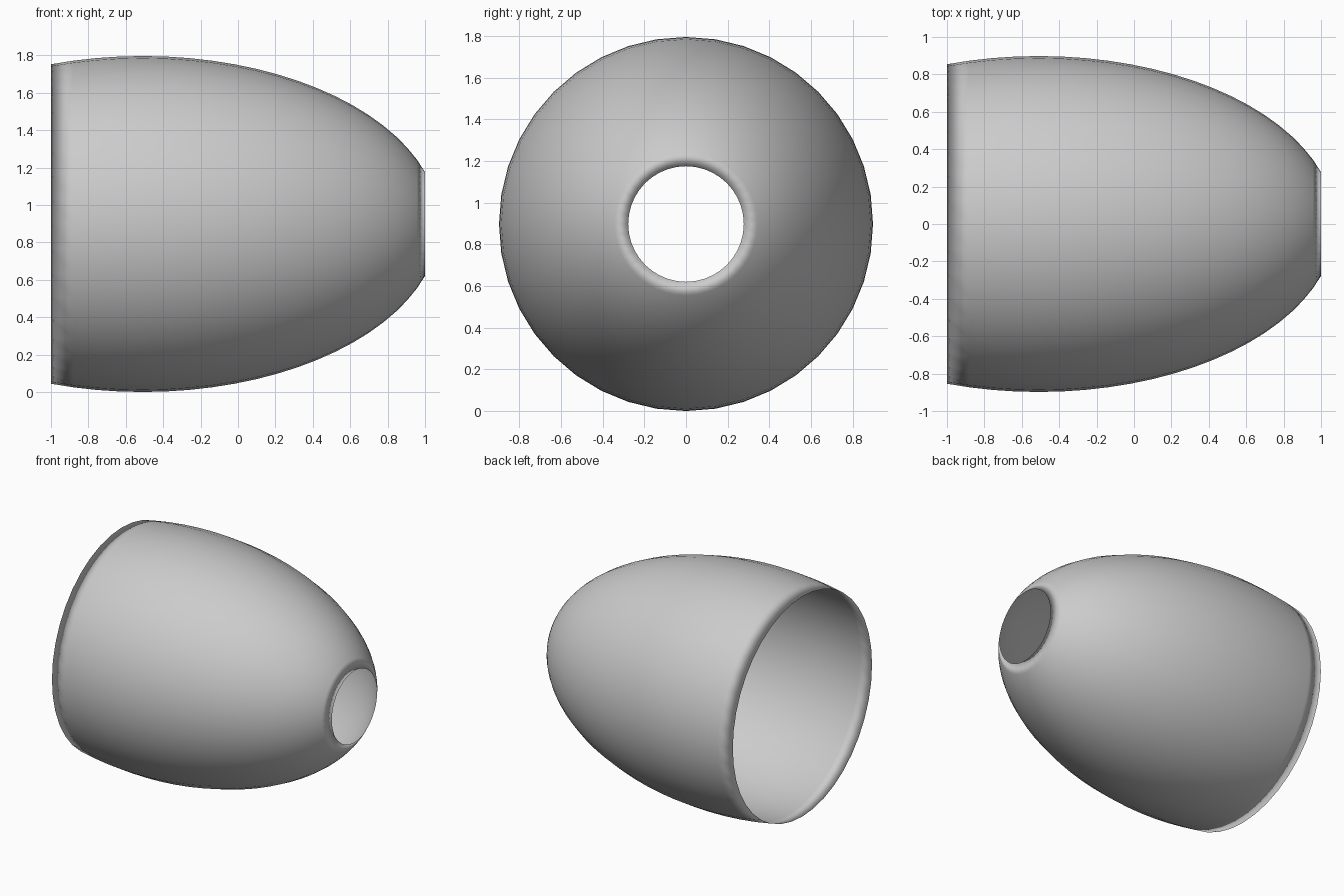
import bpy, bmesh
from math import sin, cos, radians, tau

if "Cube" in bpy.data.objects:
    bpy.data.objects.remove(bpy.data.objects["Cube"])

SIDES, RINGS = 40, 20
R = 0.898            # widest radius
INSET = 0.002        # gap between outer and inner skin

# Stretched sphere, cut off 18 degrees and 108 degrees from its tip
A0, A1 = radians(18), radians(108)
HALF = 2.0 / (cos(A0) - cos(A1))
CX = 1.0 - HALF * cos(A0)


def profile(inset):
    pts = []
    for i in range(RINGS + 1):
        a = A0 + (A1 - A0) * i / RINGS
        # both skins meet in a sharp edge at the two rims
        d = inset if 0 < i < RINGS else 0.0
        pts.append((CX + (HALF - d) * cos(a), (R - d) * sin(a)))
    return pts


# Closed section: outer skin one way, inner skin back
section = profile(0.0) + profile(INSET)[-2:0:-1]

bm = bmesh.new()
loops = [[bm.verts.new((x, r * sin(tau * k / SIDES), R + r * cos(tau * k / SIDES)))
          for k in range(SIDES)] for x, r in section]
for i, ring in enumerate(loops):
    nxt = loops[(i + 1) % len(loops)]
    for k in range(SIDES):
        j = (k + 1) % SIDES
        bm.faces.new((ring[k], ring[j], nxt[j], nxt[k])).smooth = True
bmesh.ops.recalc_face_normals(bm, faces=bm.faces)

# Open-ended rounded shell
mesh = bpy.data.meshes.new("rounded_shell")
bm.to_mesh(mesh)
bm.free()
shell = bpy.data.objects.new("rounded_shell", mesh)
bpy.context.collection.objects.link(shell)
